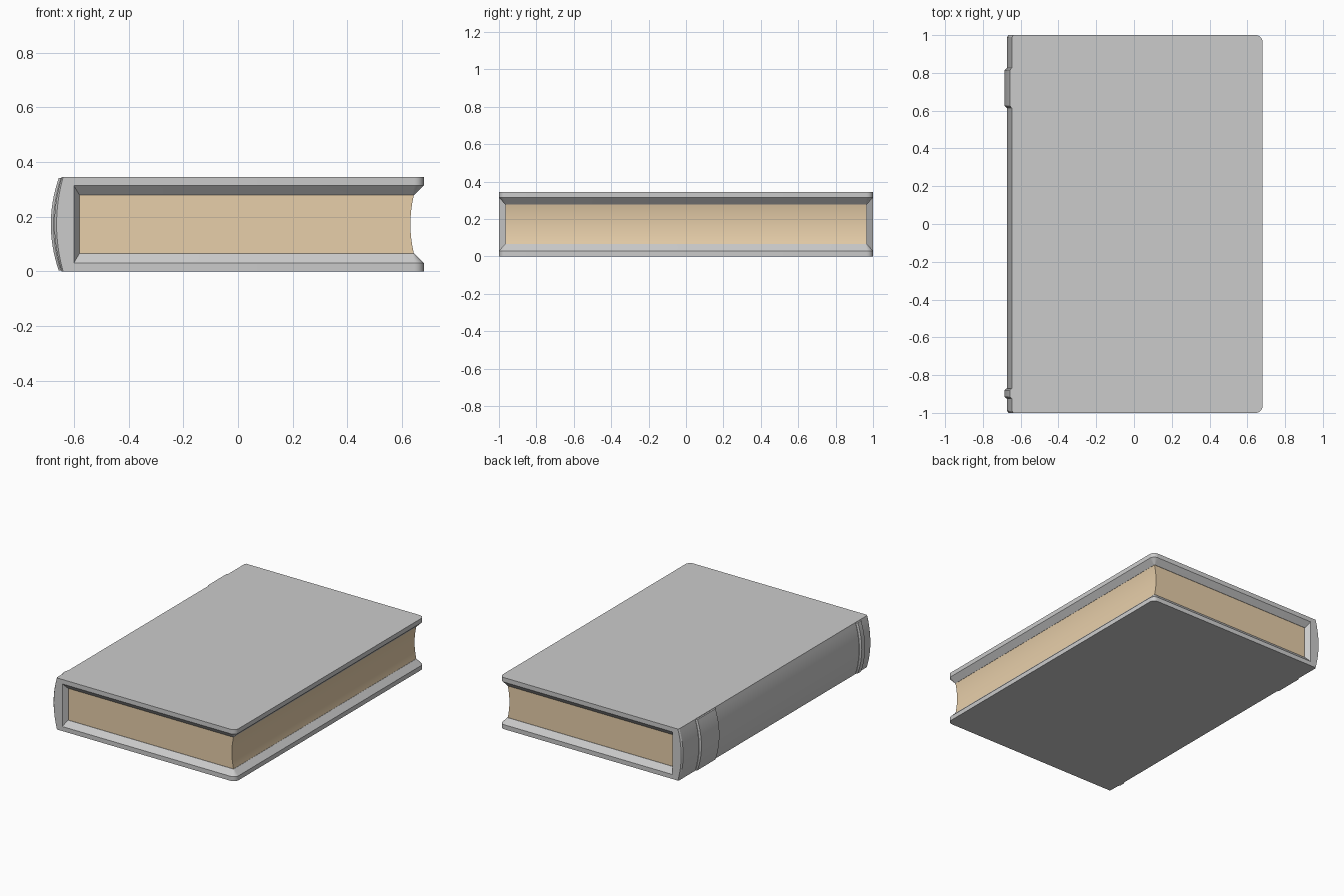
import bpy, bmesh, math

if "Cube" in bpy.data.objects:
    bpy.data.objects.remove(bpy.data.objects["Cube"])

H = 0.345      # total thickness
MID = H / 2


def loft(name, sections, mat=None):
    """Closed solid through a list of matching point loops."""
    bm = bmesh.new()
    rings = [[bm.verts.new(p) for p in s] for s in sections]
    n = len(rings[0])
    for a, b in zip(rings, rings[1:]):
        for i in range(n):
            j = (i + 1) % n
            bm.faces.new((a[i], a[j], b[j], b[i]))
    bm.faces.new(rings[0][::-1])
    bm.faces.new(rings[-1])
    bmesh.ops.recalc_face_normals(bm, faces=bm.faces)
    mesh = bpy.data.meshes.new(name)
    bm.to_mesh(mesh)
    bm.free()
    ob = bpy.data.objects.new(name, mesh)
    bpy.context.collection.objects.link(ob)
    if mat:
        mesh.materials.append(mat)
    bpy.ops.object.select_all(action='DESELECT')
    ob.select_set(True)
    bpy.context.view_layer.objects.active = ob
    bpy.ops.object.shade_smooth_by_angle(angle=math.radians(25))
    return ob


def board_outline(x0, x1, y, z, r=0.035, seg=6):
    """Rectangle with the two fore-edge corners rounded."""
    pts = [(x0, y, z), (x0, -y, z)]
    for cy, start in ((-y + r, -90), (y - r, 0)):
        for i in range(seg + 1):
            a = math.radians(start + 90 * i / seg)
            pts.append((x1 - r + r * math.cos(a), cy + r * math.sin(a), z))
    return pts


def bulge(y, x_end, x_mid, x_back, inset=0.0, seg=16):
    """Rounded spine cross-section at a given y."""
    pts = [(x_back, y, inset), (x_back, y, H - inset)]
    for i in range(seg + 1):
        t = 1 - 2 * i / seg
        pts.append((x_end + (x_mid - x_end) * (1 - t * t), y,
                    MID + t * (MID - inset)))
    return pts


# Cover boards, with the inner face sloping in to the pages
for name, flip in (("bottom_cover", False), ("top_cover", True)):
    secs = []
    for x0, x1, y, z in ((-0.60, 0.68, 1.0, 0.0), (-0.60, 0.68, 1.0, 0.03),
                         (-0.60, 0.645, 0.968, 0.066)):
        secs.append(board_outline(x0, x1, y, H - z if flip else z,
                                  r=0.035 if y == 1.0 else 0.006))
    loft(name, secs)

# Rounded spine with slightly chamfered ends
loft("spine", [bulge(-1.0, -0.640, -0.664, -0.60),
               bulge(-0.99, -0.645, -0.672, -0.60),
               bulge(0.99, -0.645, -0.672, -0.60),
               bulge(1.0, -0.640, -0.664, -0.60)])

# Sloping lining between spine and pages
loft("spine_lining", [[(x, -y, 0.03), (x, y, 0.03), (x, y, H - 0.03), (x, -y, H - 0.03)]
                      for x, y in ((-0.60, 0.998), (-0.58, 0.968))])

# Raised bands across the spine
for name, y0, y1 in (("wide_spine_band", 0.615, 0.825),
                     ("narrow_spine_band", -0.925, -0.87)):
    loft(name, [bulge(y0, -0.648, -0.675, -0.635, 0.003),
                bulge(y0 + 0.010, -0.656, -0.685, -0.635, 0.003),
                bulge(y1 - 0.010, -0.656, -0.685, -0.635, 0.003),
                bulge(y1, -0.648, -0.675, -0.635, 0.003)])

# Page block with a hollow fore edge
paper = bpy.data.materials.new("paper")
paper.diffuse_color = (0.8, 0.62, 0.40, 1)
paper.use_nodes = True
paper.node_tree.nodes["Principled BSDF"].inputs["Base Color"].default_value = paper.diffuse_color


def page_section(y):
    z0, z1 = 0.06, H - 0.06
    pts = [(-0.59, y, z1), (-0.59, y, z0)]
    for i in range(13):
        t = 2 * i / 12 - 1
        pts.append((0.645 - 0.014 * (1 - t * t), y, MID + t * (z1 - z0) / 2))
    return pts


loft("pages", [page_section(-0.966), page_section(0.966)], paper)
